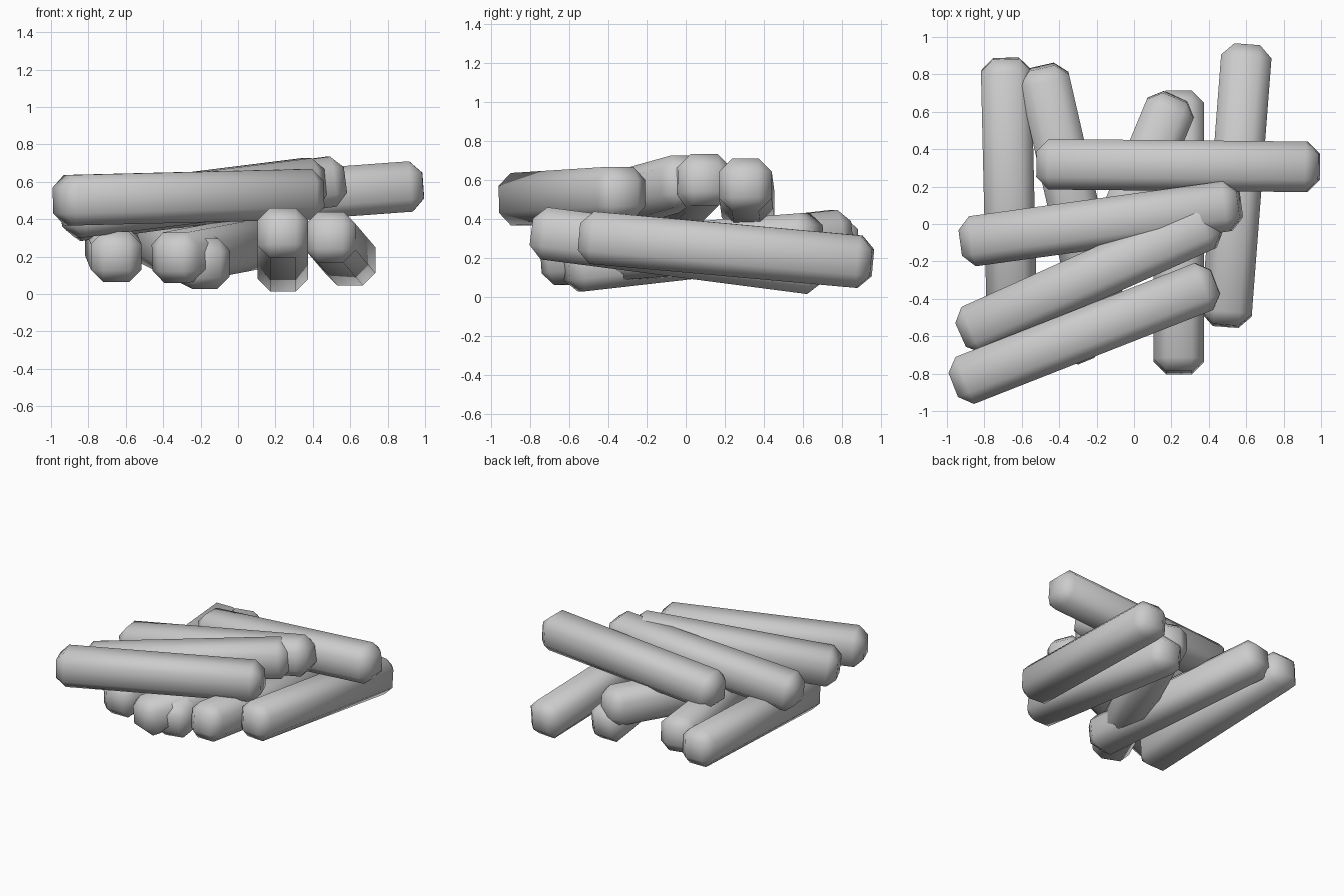
import bpy
import bmesh
from mathutils import Vector

cube = bpy.data.objects.get("Cube")
if cube:
    bpy.data.objects.remove(cube, do_unlink=True)

THICK = 0.27   # width across the flats
CHAMFER = 0.066

grey = bpy.data.materials.new("pale grey")
grey.use_nodes = True
colour = (0.6, 0.6, 0.6, 1)
grey.diffuse_color = colour
grey.node_tree.nodes["Principled BSDF"].inputs["Base Color"].default_value = colour


def log(name, start, end):
    """Chamfered square log running from start to end."""
    a, b = Vector(start), Vector(end)
    axis = b - a
    bm = bmesh.new()
    bmesh.ops.create_cube(bm, size=1)
    bmesh.ops.scale(bm, vec=(THICK, axis.length, THICK), verts=bm.verts)
    bmesh.ops.bevel(bm, geom=bm.edges[:], offset=CHAMFER, segments=1,
                    profile=0.5, affect='EDGES')
    for face in bm.faces:
        face.smooth = True
    mesh = bpy.data.meshes.new(name)
    bm.to_mesh(mesh)
    bm.free()
    mesh.materials.append(grey)
    obj = bpy.data.objects.new(name, mesh)
    obj.location = (a + b) / 2
    obj.rotation_euler = axis.to_track_quat('Y', 'Z').to_euler()
    bpy.context.collection.objects.link(obj)


# Lower layer, running front to back
log("lower_log_far_right", (-0.65, -0.61, 0.195), (-0.685, 0.885, 0.28))
log("lower_log_right", (-0.16, -0.62, 0.155), (-0.495, 0.84, 0.32))
log("lower_log_slanted", (-0.36, -0.72, 0.19), (0.22, 0.68, 0.30))
log("lower_log_left", (0.24, -0.795, 0.335), (0.24, 0.705, 0.14))
log("lower_log_far_left", (0.49, -0.545, 0.31), (0.605, 0.955, 0.175))

# Upper layer, running side to side
log("upper_log_back", (-0.517, 0.32, 0.47), (0.99, 0.305, 0.58))
log("upper_log_middle_back", (-0.92, -0.10, 0.41), (0.565, 0.105, 0.61))
log("upper_log_middle_front", (-0.92, -0.59, 0.43), (0.44, 0.02, 0.60))
log("upper_log_front", (-0.965, -0.86, 0.50), (0.435, -0.31, 0.535))
